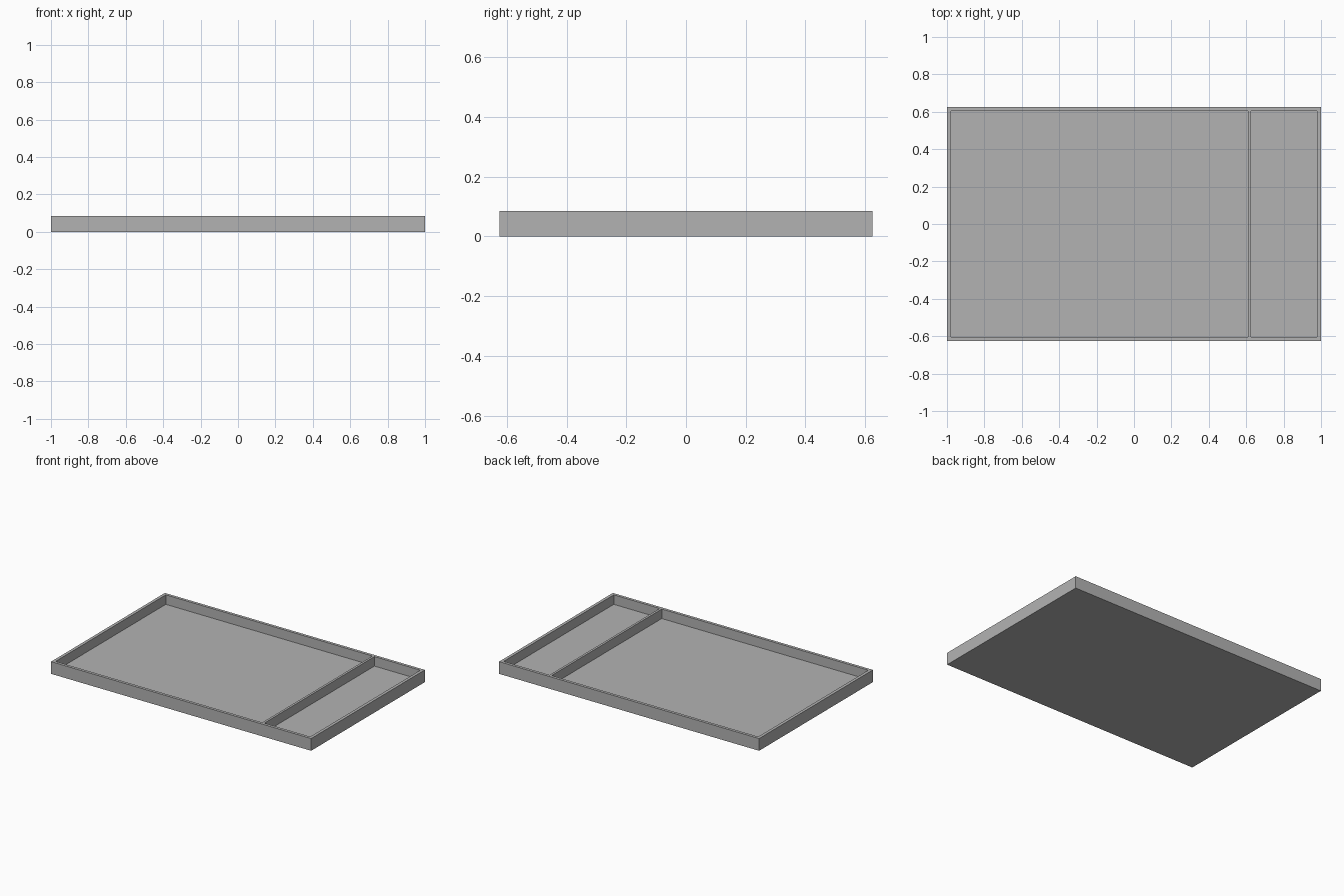
import bpy
import bmesh

cube = bpy.data.objects.get("Cube")
if cube:
    bpy.data.objects.remove(cube, do_unlink=True)

HEIGHT, FLOOR = 0.085, 0.019
# Wall lines: outer wall, large pocket, divider, small pocket, outer wall
XS = (-1.0, -0.979, 0.61, 0.626, 0.979, 1.0)
YS = (-0.625, -0.605, 0.605, 0.625)
POCKETS = {(1, 1), (3, 1)}

grey = bpy.data.materials.new("plain grey")
grey.use_nodes = True
colour = (0.45, 0.45, 0.45, 1.0)
grey.diffuse_color = colour
grey.node_tree.nodes["Principled BSDF"].inputs["Base Color"].default_value = colour

bm = bmesh.new()

# Rim surface, laid out as a grid
grid = [[bm.verts.new((x, y, HEIGHT)) for y in YS] for x in XS]
pockets = []
for i in range(len(XS) - 1):
    for j in range(len(YS) - 1):
        face = bm.faces.new((grid[i][j], grid[i + 1][j], grid[i + 1][j + 1], grid[i][j + 1]))
        if (i, j) in POCKETS:
            pockets.append(face)
rim = [e for e in bm.edges if e.is_boundary]

# Sink the two compartments to the tray floor
sunk = bmesh.ops.extrude_discrete_faces(bm, faces=pockets)["faces"]
for face in sunk:
    for v in face.verts:
        v.co.z = FLOOR

# Outer sides and underside
sides = bmesh.ops.extrude_edge_only(bm, edges=rim)["geom"]
for v in sides:
    if isinstance(v, bmesh.types.BMVert):
        v.co.z = 0.0
bmesh.ops.holes_fill(bm, edges=[e for e in bm.edges if e.is_boundary], sides=0)
bmesh.ops.recalc_face_normals(bm, faces=bm.faces)

mesh = bpy.data.meshes.new("divided_tray")
bm.to_mesh(mesh)
bm.free()
mesh.materials.append(grey)
tray = bpy.data.objects.new("divided_tray", mesh)
bpy.context.collection.objects.link(tray)
